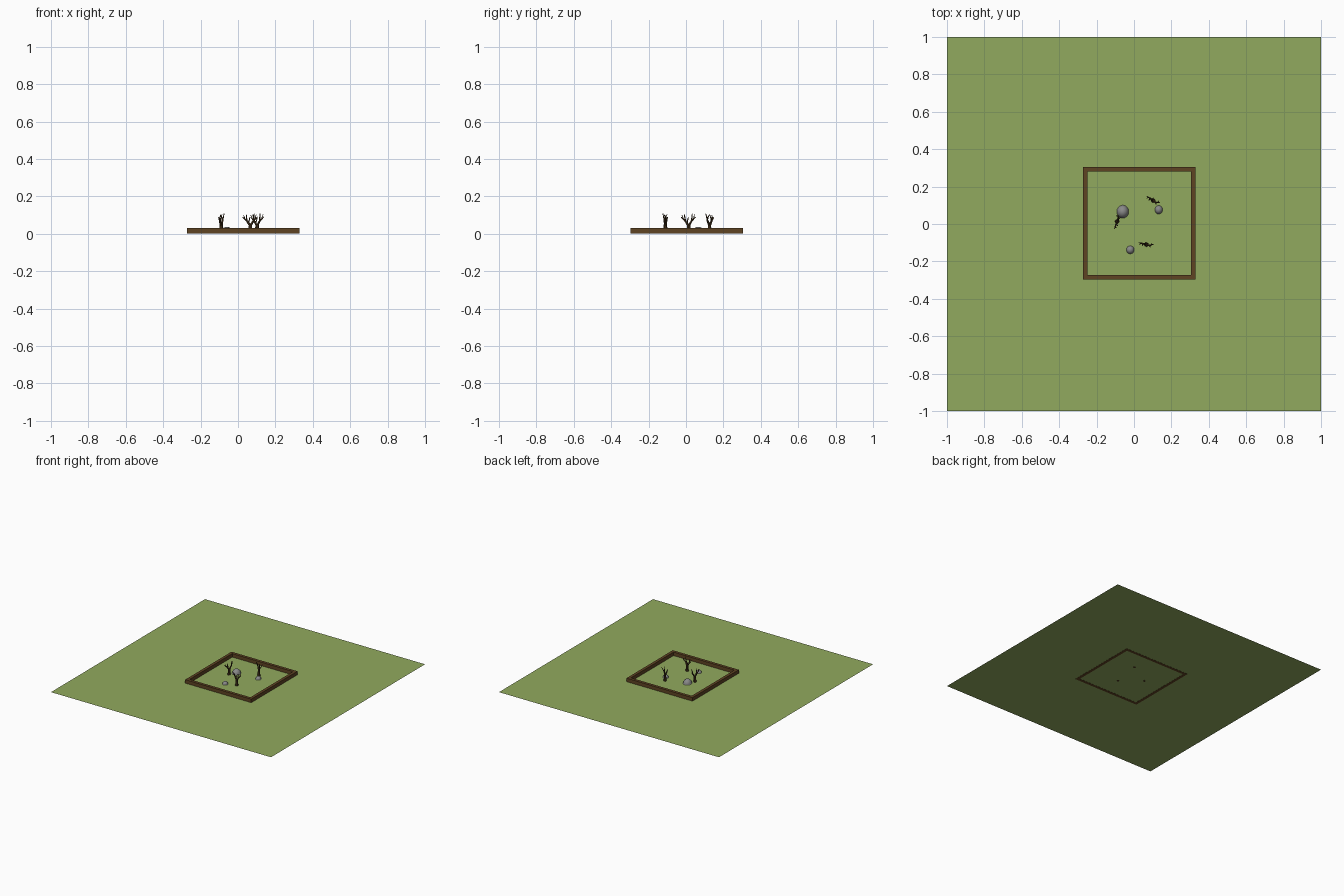
import bpy, bmesh, math
from mathutils import Vector, Matrix

if "Cube" in bpy.data.objects:
    bpy.data.objects.remove(bpy.data.objects["Cube"])


def mat(name, rgb):
    m = bpy.data.materials.new(name)
    m.diffuse_color = (*rgb, 1)
    m.use_nodes = True
    m.node_tree.nodes["Principled BSDF"].inputs["Base Color"].default_value = m.diffuse_color
    return m


GRASS = mat("grass green", (0.283, 0.40, 0.112))
WOOD = mat("border brown", (0.112, 0.056, 0.016))
BARK = mat("dark bark", (0.060, 0.032, 0.011))
STONE = mat("stone grey", (0.25, 0.25, 0.25))


def finish(name, bm, material):
    bmesh.ops.recalc_face_normals(bm, faces=bm.faces)
    me = bpy.data.meshes.new(name)
    bm.to_mesh(me)
    bm.free()
    me.materials.append(material)
    ob = bpy.data.objects.new(name, me)
    bpy.context.collection.objects.link(ob)
    return ob


def box(name, x0, x1, y0, y1, z0, z1, material):
    bm = bmesh.new()
    bmesh.ops.create_cube(bm, size=1)
    for v in bm.verts:
        v.co = ((x0 + x1) / 2 + v.co.x * (x1 - x0),
                (y0 + y1) / 2 + v.co.y * (y1 - y0),
                (z0 + z1) / 2 + v.co.z * (z1 - z0))
    return finish(name, bm, material)


# Flat lawn
bm = bmesh.new()
bmesh.ops.create_grid(bm, x_segments=1, y_segments=1, size=1)
lawn = finish("lawn", bm, GRASS)
lawn.location.z = 0.001

# Wooden border around the bed
X0, X1, Y0, Y1, W, H = -0.272, 0.328, -0.297, 0.304, 0.024, 0.03
box("border_front", X0, X1, Y0, Y0 + W, 0, H, WOOD)
box("border_back", X0, X1, Y1 - W, Y1, 0, H, WOOD)
box("border_left", X0, X0 + W, Y0 + W, Y1 - W, 0, H, WOOD)
box("border_right", X1 - W, X1, Y0 + W, Y1 - W, 0, H, WOOD)

# Half-sunk rocks
for i, (x, y, rx, ry, h) in enumerate([(-0.06, 0.066, 0.032, 0.035, 0.036),
                                       (0.132, 0.076, 0.021, 0.023, 0.023),
                                       (-0.02, -0.138, 0.021, 0.022, 0.022)]):
    bm = bmesh.new()
    bmesh.ops.create_uvsphere(bm, u_segments=16, v_segments=12, radius=1)
    bmesh.ops.bisect_plane(bm, geom=bm.verts[:] + bm.edges[:] + bm.faces[:],
                           plane_co=(0, 0, 0), plane_no=(0, 0, 1), clear_inner=True)
    bmesh.ops.scale(bm, vec=(rx, ry, h), verts=bm.verts)
    rock = finish(f"rock_{i + 1}", bm, STONE)
    rock.data.shade_smooth()
    rock.location = (x, y, 0.001)

# Bare trees: tapered limbs as (start, end, start radius, end radius)
LIMBS = [
    ((0, 0, 0), (0, 0, 0.048), 0.012, 0.009),
    ((0, 0, 0.042), (-0.020, 0.004, 0.070), 0.007, 0.005),
    ((0, 0, 0.042), (0.018, -0.004, 0.070), 0.007, 0.005),
    ((-0.018, 0.004, 0.067), (-0.041, 0.007, 0.088), 0.0045, 0.002),
    ((-0.019, 0.004, 0.068), (-0.021, -0.008, 0.102), 0.0045, 0.002),
    ((0.017, -0.004, 0.068), (0.038, 0.004, 0.090), 0.0045, 0.002),
    ((0.017, -0.004, 0.068), (0.022, -0.012, 0.107), 0.0045, 0.002),
    ((-0.009, 0.002, 0.055), (-0.004, 0.012, 0.088), 0.004, 0.002),
    ((-0.029, 0.006, 0.077), (-0.036, -0.003, 0.100), 0.003, 0.0015),
    ((0.026, 0.000, 0.078), (0.030, 0.011, 0.102), 0.003, 0.0015),
]
for i, (x, y, angle) in enumerate([(-0.09, 0.014, 80), (0.066, -0.11, -4),
                                   (0.102, 0.126, -24)]):
    bm = bmesh.new()
    for a, b, r0, r1 in LIMBS:
        a, b = Vector(a), Vector(b)
        d = b - a
        m = Matrix.Translation((a + b) / 2) @ d.to_track_quat('Z', 'Y').to_matrix().to_4x4()
        bmesh.ops.create_cone(bm, cap_ends=True, segments=6, radius1=r0, radius2=r1,
                              depth=d.length, matrix=m)
    tree = finish(f"bare_tree_{i + 1}", bm, BARK)
    tree.location = (x, y, 0)
    tree.rotation_euler.z = math.radians(angle)
